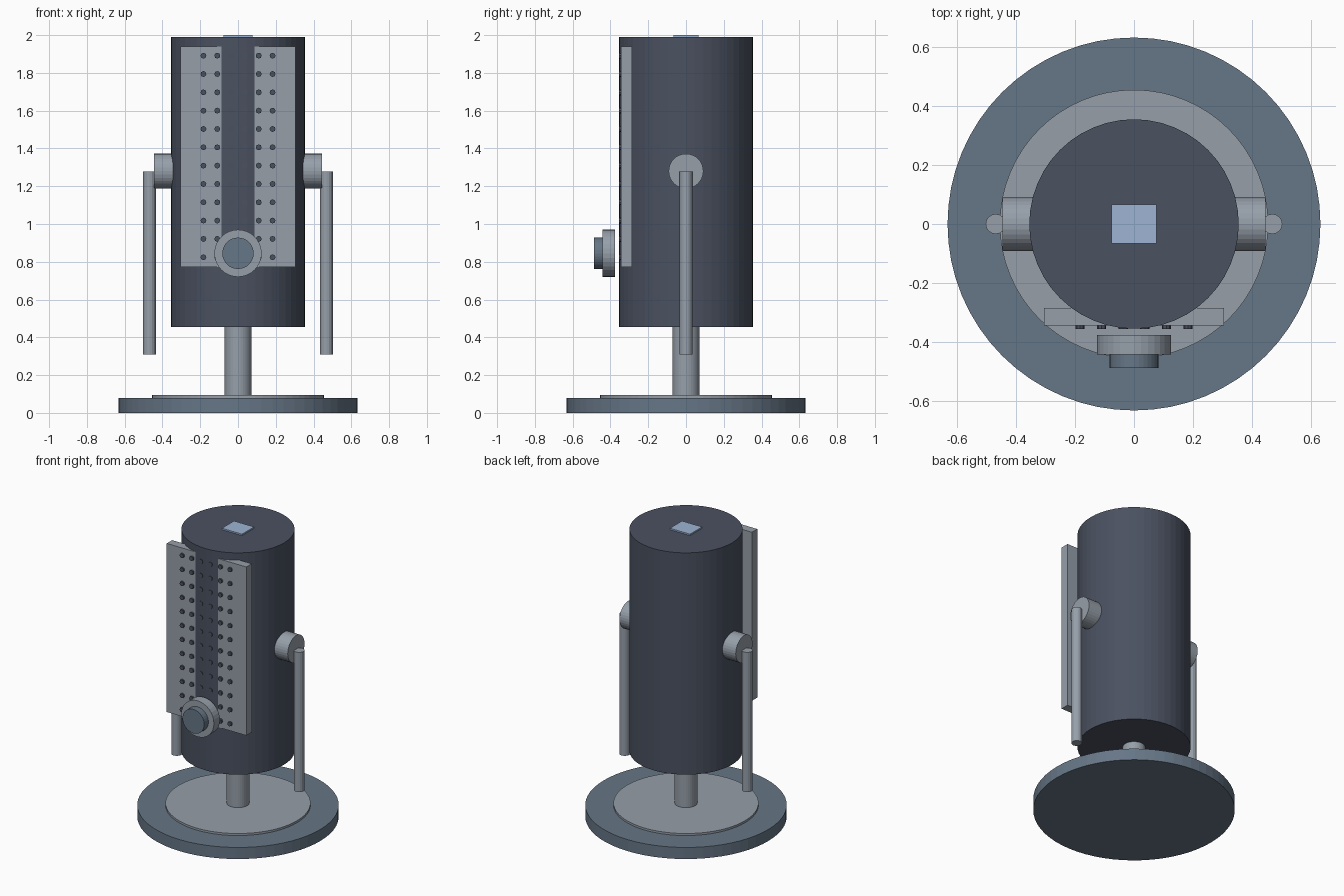
import bpy, math
from mathutils import Vector

cube = bpy.data.objects.get("Cube")
if cube:
    bpy.data.objects.remove(cube, do_unlink=True)


def material(name, hex_code):
    """Flat colour given as an sRGB hex string, stored as linear values."""
    col = []
    for i in (0, 2, 4):
        c = int(hex_code[i:i + 2], 16) / 255
        col.append(c / 12.92 if c < 0.04 else ((c + 0.055) / 1.055) ** 2.4)
    m = bpy.data.materials.new(name)
    m.use_nodes = True
    m.diffuse_color = (*col, 1)
    m.node_tree.nodes["Principled BSDF"].inputs["Base Color"].default_value = (*col, 1)
    return m


dark = material("dark slate", "4A5160")
slate = material("slate blue", "667686")
silver = material("silver grey", "969FA9")
light = material("pale blue", "9DB3D3")


def finish(name, mat):
    ob = bpy.context.object
    ob.name = ob.data.name = name
    ob.data.materials.append(mat)
    return ob


def cylinder(name, start, end, radius, mat, sides=48):
    """Cylinder between two points."""
    a, b = Vector(start), Vector(end)
    axis = b - a
    bpy.ops.mesh.primitive_cylinder_add(
        vertices=sides, radius=radius, depth=axis.length, location=(a + b) / 2,
        rotation=axis.to_track_quat('Z', 'Y').to_euler())
    return finish(name, mat)


def box(name, low, high, mat):
    """Box between two opposite corners."""
    a, b = Vector(low), Vector(high)
    bpy.ops.mesh.primitive_cube_add(size=1, location=(a + b) / 2)
    ob = finish(name, mat)
    ob.scale = b - a
    bpy.ops.object.transform_apply(location=False, rotation=False, scale=True)
    return ob


# Stand
cylinder("base", (0, 0, 0), (0, 0, 0.08), 0.632, slate, 64)
cylinder("base_plate", (0, 0, 0.07), (0, 0, 0.094), 0.455, silver, 64)
cylinder("stem", (0, 0, 0.09), (0, 0, 0.5), 0.071, silver, 32)

# Body with the small square on its top
cylinder("body", (0, 0, 0.455), (0, 0, 1.99), 0.355, dark)
box("top_square", (-0.077, -0.066, 1.98), (0.077, 0.066, 2.0), light)

# Front grille, which the body bulges through
box("grille", (-0.305, -0.344, 0.773), (0.305, -0.285, 1.94), silver)

# Grille holes: six columns of twelve short studs
studs = []
for col in range(6):
    for row in range(12):
        x = (col - 2.5) * 0.0732
        z = 0.824 + row * 0.097
        studs.append(cylinder("grille_holes", (x, -0.335, z), (x, -0.356, z), 0.0155, dark, 8))
bpy.ops.object.select_all(action='DESELECT')
for ob in studs:
    ob.select_set(True)
bpy.context.view_layer.objects.active = studs[0]
bpy.ops.object.join()
studs[0].name = "grille_holes"

# Front dial
cylinder("dial_ring", (0, -0.376, 0.845), (0, -0.442, 0.845), 0.125, silver, 32)
cylinder("dial_cap", (0, -0.43, 0.845), (0, -0.488, 0.845), 0.083, slate, 32)

# Side pivots and hanging arms
for side, s in (("left", 1), ("right", -1)):
    cylinder(side + "_pivot", (s * 0.335, 0, 1.28), (s * 0.445, 0, 1.28), 0.092, silver, 32)
    cylinder(side + "_arm", (s * 0.469, 0, 0.31), (s * 0.469, 0, 1.277), 0.034, silver, 16)
